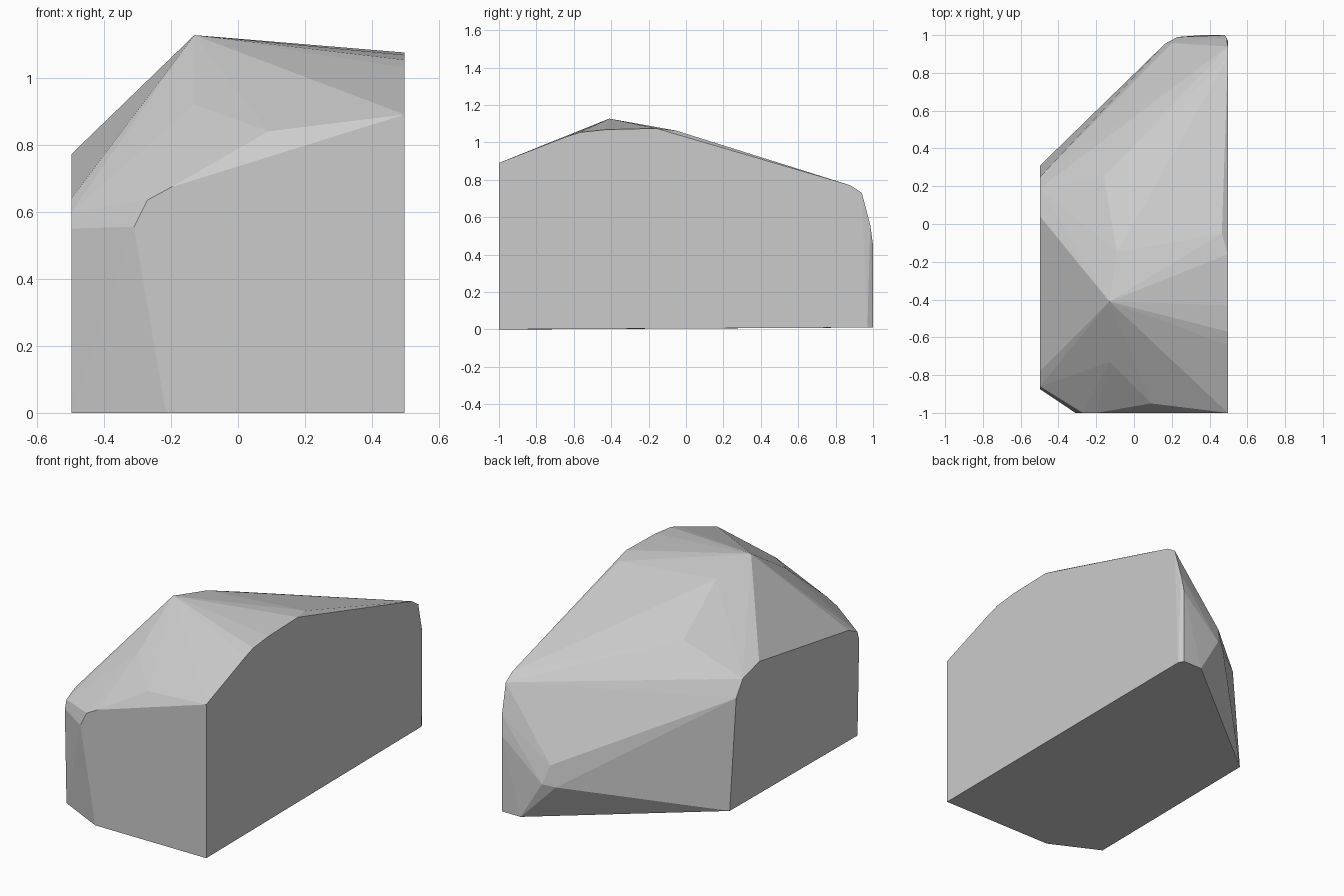
import bpy
import bmesh
from mathutils import Vector

default_cube = bpy.data.objects.get("Cube")
if default_cube:
    bpy.data.objects.remove(default_cube, do_unlink=True)


def make_material(name, level):
    material = bpy.data.materials.new(name)
    material.use_nodes = True
    colour = (level, level, level, 1.0)
    material.diffuse_color = colour
    shader = material.node_tree.nodes["Principled BSDF"]
    shader.inputs["Base Color"].default_value = colour
    return material


def side_profile(x, outline):
    """Outline of a flat side, given as (y, z) pairs."""
    return [Vector((x, y, z)) for y, z in outline]


def end_profile(y, outline):
    """Outline of a flat end, given as (x, z) pairs."""
    return [Vector((x, y, z)) for x, z in outline]


def faceted_block(name, points, material):
    """Wrap the given profiles in a convex, flat-faced solid."""
    bm = bmesh.new()
    for point in points:
        bm.verts.new(point)
    result = bmesh.ops.convex_hull(bm, input=bm.verts)
    unused = result["geom_interior"] + result["geom_unused"]
    loose = [item for item in unused if isinstance(item, bmesh.types.BMVert)]
    bmesh.ops.delete(bm, geom=list(set(loose)), context="VERTS")
    bmesh.ops.recalc_face_normals(bm, faces=bm.faces)
    mesh = bpy.data.meshes.new(name)
    bm.to_mesh(mesh)
    bm.free()
    mesh.materials.append(material)
    block = bpy.data.objects.new(name, mesh)
    bpy.context.collection.objects.link(block)
    return block


# Long flat side with a humped top
long_side = side_profile(0.497, [
    (-1, 0), (-1, 0.89), (-0.64, 1.03), (-0.57, 1.053), (-0.43, 1.068),
    (-0.16, 1.075), (0.88, 0.77), (0.94, 0.73), (0.95, 0.35), (0.97, 0.01)])

# Shorter opposite side with a rounded top
short_side = side_profile(-0.497, [
    (-0.86, 0), (-0.875, 0.55), (-0.86, 0.6), (-0.78, 0.64),
    (0.04, 0.772), (0.19, 0.73), (0.25, 0.64), (0.31, 0.01)])

# Flat front, chamfered toward the short side
front_end = end_profile(-1, [
    (-0.215, 0), (-0.31, 0.555), (-0.27, 0.635), (-0.2, 0.673)])

# Narrow back end
back_end = end_profile(1, [(0.36, 0.01), (0.48, 0.01), (0.48, 0.45)])

# Chipped corners beside the back end
back_chips = [Vector(p) for p in (
    (0.49, 0.985, 0.56), (0.23, 0.99, 0.23),
    (0.2, 0.957, 0.335), (0.165, 0.955, 0.215))]

# Peak and shallow ridges of the crown
crown = [Vector(p) for p in (
    (-0.13, -0.41, 1.127), (-0.09, -0.15, 1.07), (-0.16, 0.25, 0.89),
    (0.465, -0.05, 1.062), (-0.13, -0.73, 0.92), (0.09, -0.95, 0.84))]

stone = make_material("stone grey", 0.6)
faceted_block("rock", long_side + short_side + front_end + back_end
              + back_chips + crown, stone)
